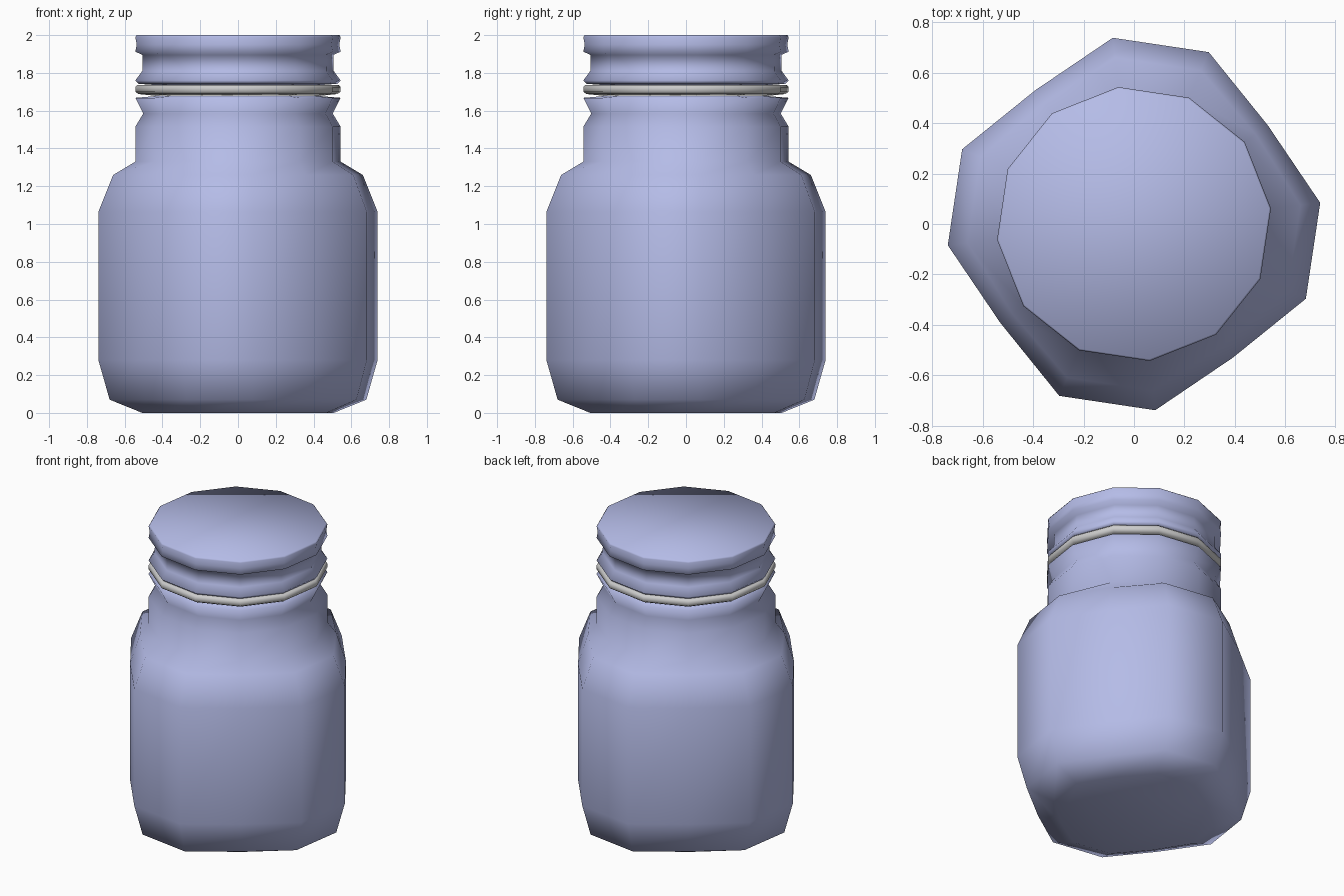
import bpy, bmesh, math

if "Cube" in bpy.data.objects:
    bpy.data.objects.remove(bpy.data.objects["Cube"])

SIDES = 12
OFFSET = math.radians(6.5)


def material(name, colour):
    mat = bpy.data.materials.new(name)
    mat.diffuse_color = colour
    mat.use_nodes = True
    mat.node_tree.nodes["Principled BSDF"].inputs["Base Color"].default_value = mat.diffuse_color
    return mat


def lathe(name, profile, mat=None, closed_loop=False):
    """Stack 12-sided rings of (radius, flat-side radius, z)."""
    bm = bmesh.new()
    rings = []
    for r, r_mid, z in profile:
        ring = []
        for k in range(SIDES):
            a = OFFSET + k * 2 * math.pi / SIDES
            rad = r_mid if k % 3 == 1 else r
            ring.append(bm.verts.new((rad * math.cos(a), rad * math.sin(a), z)))
        rings.append(ring)
    pairs = list(zip(rings, rings[1:]))
    if closed_loop:
        pairs.append((rings[-1], rings[0]))
    else:
        bm.faces.new(rings[0][::-1])
        bm.faces.new(rings[-1])
    for lo, hi in pairs:
        for k in range(SIDES):
            n = (k + 1) % SIDES
            bm.faces.new((lo[k], lo[n], hi[n], hi[k]))
    bmesh.ops.recalc_face_normals(bm, faces=bm.faces)
    for f in bm.faces:
        f.smooth = True
    mesh = bpy.data.meshes.new(name)
    bm.to_mesh(mesh)
    bm.free()
    obj = bpy.data.objects.new(name, mesh)
    bpy.context.collection.objects.link(obj)
    if mat:
        mesh.materials.append(mat)
    return obj


def round_profile(points):
    return [(r, r, z) for r, z in points]


blue = material("blue_glass", (0.46, 0.50, 0.80, 1))

# Jar: squarish body that blends into a round neck with a flared lip
jar = [(0.51, 0.46, 0.0), (0.684, 0.605, 0.07), (0.744, 0.66, 0.28),
       (0.744, 0.66, 1.065), (0.665, 0.60, 1.26)]
jar += round_profile([(0.547, 1.33), (0.547, 1.515), (0.505, 1.585),
                      (0.547, 1.668), (0.43, 1.678)])
lathe("jar", jar, blue)

# Sealing ring between jar and lid
lathe("seal_ring", round_profile([(0.43, 1.678), (0.53, 1.688), (0.547, 1.70),
                                  (0.547, 1.725), (0.535, 1.737), (0.43, 1.737)]),
      closed_loop=True)

# Lid with a groove around it
lathe("lid", round_profile([(0.43, 1.735), (0.53, 1.742), (0.547, 1.76),
                            (0.51, 1.81), (0.508, 1.895), (0.547, 1.912),
                            (0.54, 1.95), (0.547, 1.99), (0.54, 2.0)]), blue)
